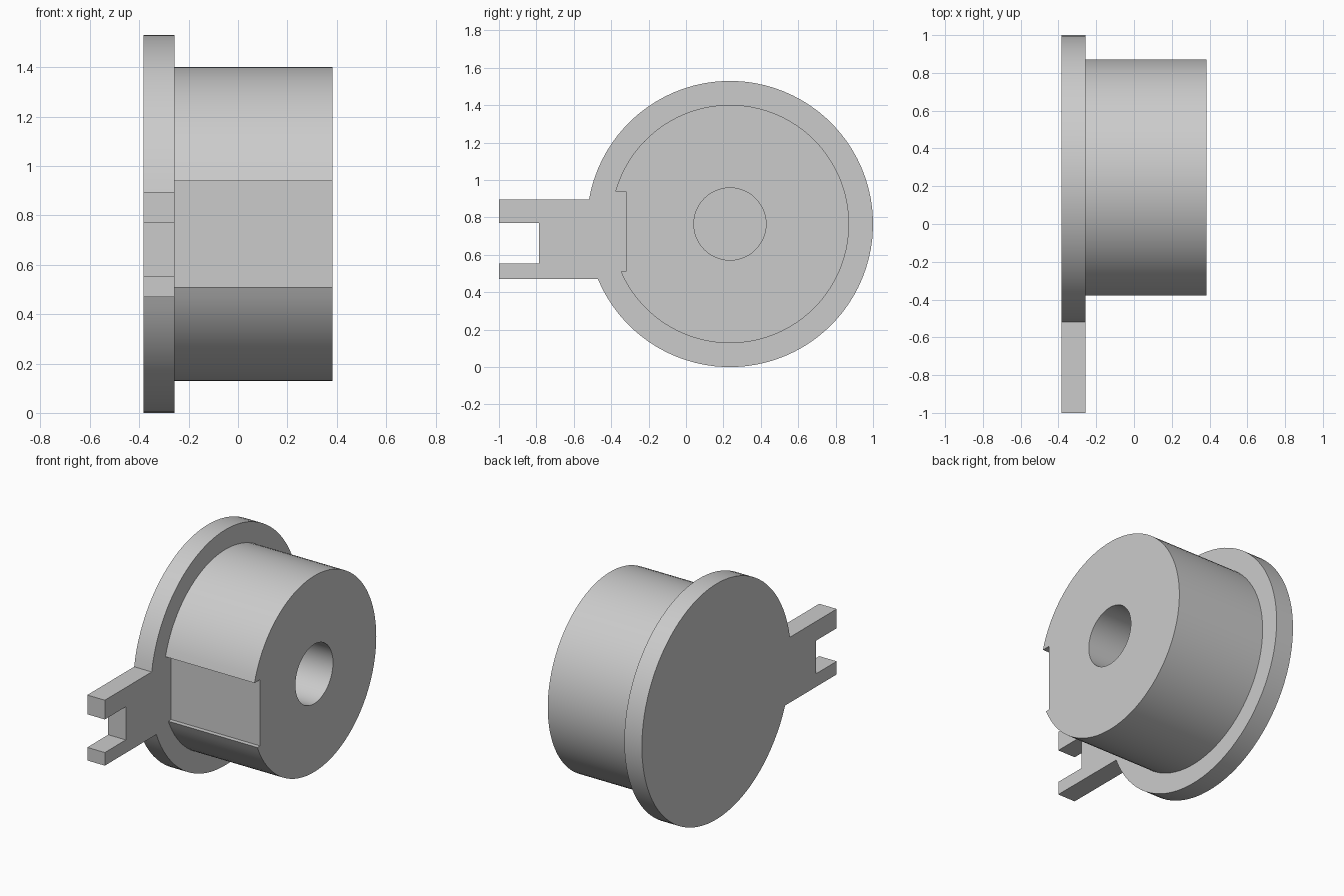
import bpy
import bmesh
from math import asin, cos, pi, radians, sin

if "Cube" in bpy.data.objects:
    bpy.data.objects.remove(bpy.data.objects["Cube"], do_unlink=True)

CY, CZ = 0.235, 0.765          # axis of the round parts
BACK, STEP, FACE = -0.383, -0.257, 0.383

grey = bpy.data.materials.new("plain grey")
grey.use_nodes = True
colour = (0.6, 0.6, 0.6, 1)
grey.diffuse_color = colour
grey.node_tree.nodes["Principled BSDF"].inputs["Base Color"].default_value = colour


def arc(radius, start, end, steps):
    angles = [start + (end - start) * i / steps for i in range(steps + 1)]
    return [(CY + radius * cos(a), CZ + radius * sin(a)) for a in angles]


def open_round(radius, z_low, z_high):
    """Round outline left open on the front side between two heights."""
    return arc(radius, -pi + asin((CZ - z_low) / radius),
               pi - asin((z_high - CZ) / radius), 80)


def extruded(name, loops, x0, x1):
    """Solid made of closed y-z outlines; later loops are holes."""
    bm = bmesh.new()
    edges = []
    for loop in loops:
        verts = [bm.verts.new((x0, y, z)) for y, z in loop]
        edges += [bm.edges.new((v, verts[i - 1])) for i, v in enumerate(verts)]
    bmesh.ops.triangle_fill(bm, edges=edges, use_beauty=True)
    grown = bmesh.ops.extrude_face_region(bm, geom=bm.faces[:])["geom"]
    moved = [g for g in grown if isinstance(g, bmesh.types.BMVert)]
    bmesh.ops.translate(bm, verts=moved, vec=(x1 - x0, 0, 0))
    bmesh.ops.recalc_face_normals(bm, faces=bm.faces)
    mesh = bpy.data.meshes.new(name)
    bm.to_mesh(mesh)
    bm.free()
    mesh.materials.append(grey)
    obj = bpy.data.objects.new(name, mesh)
    bpy.context.collection.objects.link(obj)
    bpy.ops.object.select_all(action="DESELECT")
    obj.select_set(True)
    bpy.context.view_layer.objects.active = obj
    bpy.ops.object.shade_smooth_by_angle(angle=radians(20))
    return obj


# Flange disc with the two-pronged fork
fork = [(-1, 0.895), (-1, 0.77), (-0.785, 0.77),
        (-0.785, 0.555), (-1, 0.555), (-1, 0.47)]
extruded("flange_with_fork", [open_round(0.765, 0.47, 0.895) + fork], BACK, STEP)

# Drum with a flat-bottomed notch and a central bore
notch = [(-0.32, 0.94), (-0.32, 0.51)]
bore = arc(0.193, 0, 2 * pi, 48)[:-1]
extruded("drum", [open_round(0.637, 0.51, 0.94) + notch, bore], STEP, FACE)
